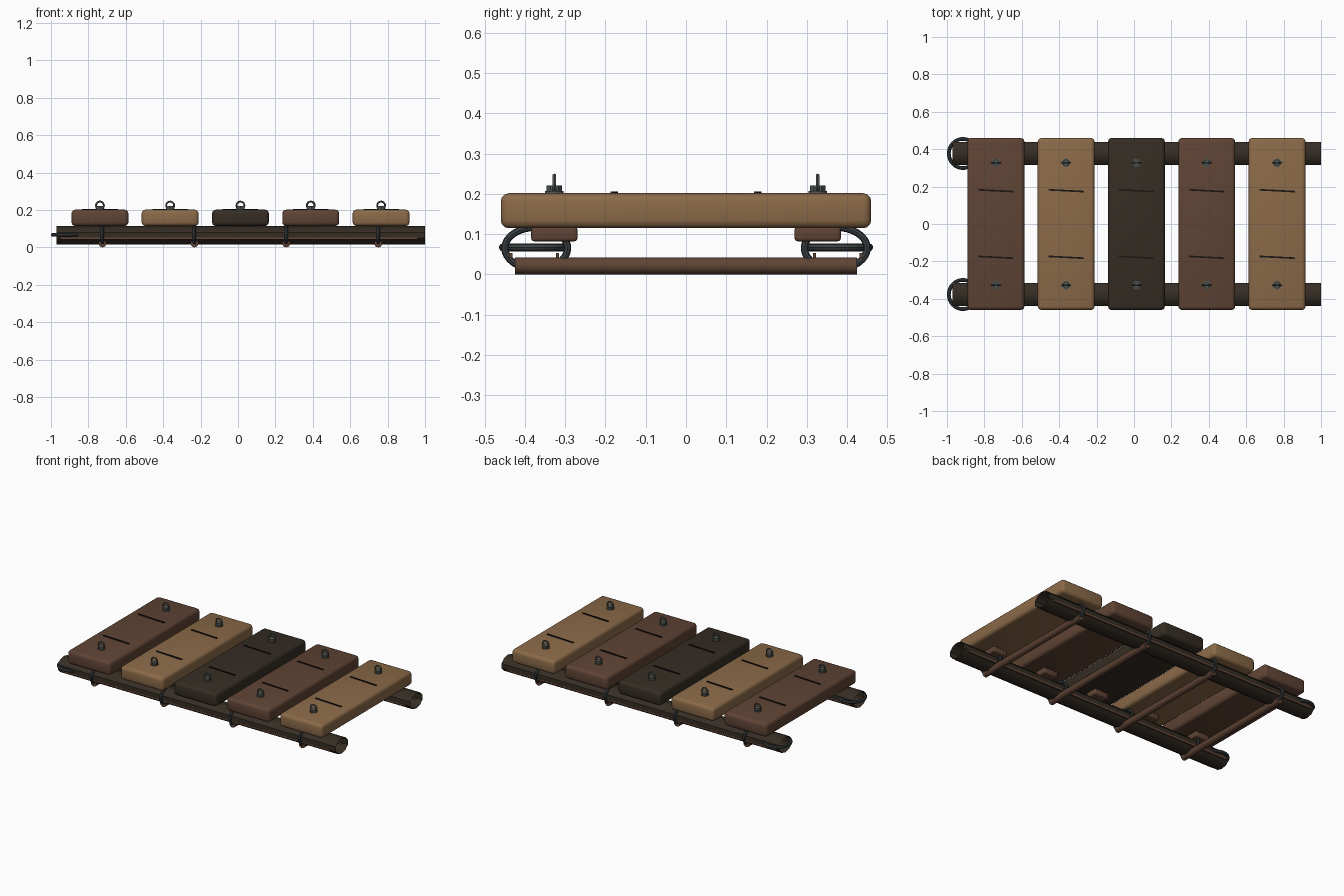
import bpy, bmesh, math
from mathutils import Matrix, Vector

if "Cube" in bpy.data.objects:
    bpy.data.objects.remove(bpy.data.objects["Cube"])


def material(name, rgb):
    m = bpy.data.materials.new(name)
    m.diffuse_color = (*rgb, 1)
    m.use_nodes = True
    m.node_tree.nodes["Principled BSDF"].inputs["Base Color"].default_value = m.diffuse_color
    return m


BROWN = material("red brown wood", (0.115, 0.057, 0.035))
TAN = material("tan wood", (0.26, 0.145, 0.066))
DARK = material("dark wood", (0.036, 0.026, 0.018))
CRACK = material("crack black", (0.010, 0.008, 0.006))
IRON = material("dark iron", (0.042, 0.052, 0.056))
STEEL = material("bolt steel", (0.085, 0.10, 0.09))


def finish(bm, name, mat, smooth=True):
    bmesh.ops.recalc_face_normals(bm, faces=bm.faces[:])
    me = bpy.data.meshes.new(name)
    bm.to_mesh(me)
    bm.free()
    me.materials.append(mat)
    ob = bpy.data.objects.new(name, me)
    bpy.context.collection.objects.link(ob)
    if smooth:
        bpy.ops.object.select_all(action='DESELECT')
        ob.select_set(True)
        bpy.context.view_layer.objects.active = ob
        bpy.ops.object.shade_smooth_by_angle(angle=math.radians(35))
    return ob


def box(name, loc, size, mat, bevel=0.0, turn=0.0):
    bm = bmesh.new()
    bmesh.ops.create_cube(bm, size=1)
    bmesh.ops.scale(bm, vec=size, verts=bm.verts)
    if bevel:
        bmesh.ops.bevel(bm, geom=bm.edges[:], offset=bevel, segments=3,
                        profile=0.5, affect='EDGES')
    bm.transform(Matrix.Translation(loc) @ Matrix.Rotation(turn, 4, 'Z'))
    return finish(bm, name, mat, bevel > 0)


def rod(name, loc, radius, length, axis, mat, sides=12):
    bm = bmesh.new()
    bmesh.ops.create_cone(bm, cap_ends=True, segments=sides,
                          radius1=radius, radius2=radius, depth=length)
    turn = Vector((0, 0, 1)).rotation_difference(Vector(axis)).to_matrix().to_4x4()
    bm.transform(Matrix.Translation(loc) @ turn)
    return finish(bm, name, mat)


def ring(name, loc, u, v, ru, rv, thick, mat, n=32, m=8):
    """Elliptical ring in the plane of the axes u and v."""
    u, v, loc = Vector(u), Vector(v), Vector(loc)
    w = u.cross(v)
    bm = bmesh.new()
    grid = []
    for i in range(n):
        a = 2 * math.pi * i / n
        row = []
        for j in range(m):
            b = 2 * math.pi * j / m
            k = thick * math.cos(b)
            row.append(bm.verts.new(loc + u * (ru + k) * math.cos(a)
                                    + v * (rv + k) * math.sin(a) + w * thick * math.sin(b)))
        grid.append(row)
    for i in range(n):
        for j in range(m):
            i2, j2 = (i + 1) % n, (j + 1) % m
            bm.faces.new((grid[i][j], grid[i2][j], grid[i2][j2], grid[i][j2]))
    return finish(bm, name, mat)


X, Y, Z = (1, 0, 0), (0, 1, 0), (0, 0, 1)

# Side rails: open, slightly flattened tubes with grain strips and end ring
for side, y in (("front", -0.377), ("back", 0.377)):
    bm = bmesh.new()
    bmesh.ops.create_cone(bm, cap_ends=False, segments=10, radius1=1, radius2=1, depth=1)
    bm.transform(Matrix.Translation((0.015, y, 0.064)) @ Matrix.Diagonal((1.97, 0.064, 0.049, 1))
                 @ Matrix.Rotation(math.pi / 2, 4, 'Y') @ Matrix.Rotation(math.pi / 2, 4, 'Z'))
    finish(bm, side + "_rail", DARK)
    for s in (-1, 1):
        box(side + "_rail_grain", (0.005, y + s * 0.058, 0.047), (1.91, 0.008, 0.012), BROWN)
    ring(side + "_end_ring", (-0.915, y, 0.067), X, Y, 0.075, 0.078, 0.010, IRON)

# Cross rods under the rails, each bound by a lashing ring
for x in (-0.725, -0.233, 0.258, 0.75):
    rod("cross_rod", (x, 0, 0.021), 0.021, 0.85, Y, BROWN)
    for y in (-0.372, 0.372):
        ring("lashing_ring", (x, y, 0.065), Y, Z, 0.078, 0.052, 0.009, IRON)

# Planks with cracks, cleats and eye bolts
for x, mat in ((-0.738, BROWN), (-0.363, TAN), (0.013, DARK), (0.389, BROWN), (0.765, TAN)):
    box("plank", (x, 0, 0.158), (0.304, 0.92, 0.087), mat, 0.020)
    for s in (-1, 1):
        y = s * 0.327
        box("crack", (x, s * 0.178, 0.202), (0.19, 0.009, 0.008), CRACK, 0, math.radians(-3))
        box("cleat", (x, y, 0.1), (0.10, 0.115, 0.036), BROWN, 0.008)
        rod("bolt_washer", (x, y, 0.2045), 0.023, 0.006, Z, STEEL, 16)
        rod("bolt_nut", (x, y, 0.213), 0.019, 0.014, Z, STEEL, 6)
        ring("bolt_eye", (x, y, 0.224), X, Z, 0.021, 0.021, 0.005, STEEL, 20, 6)
